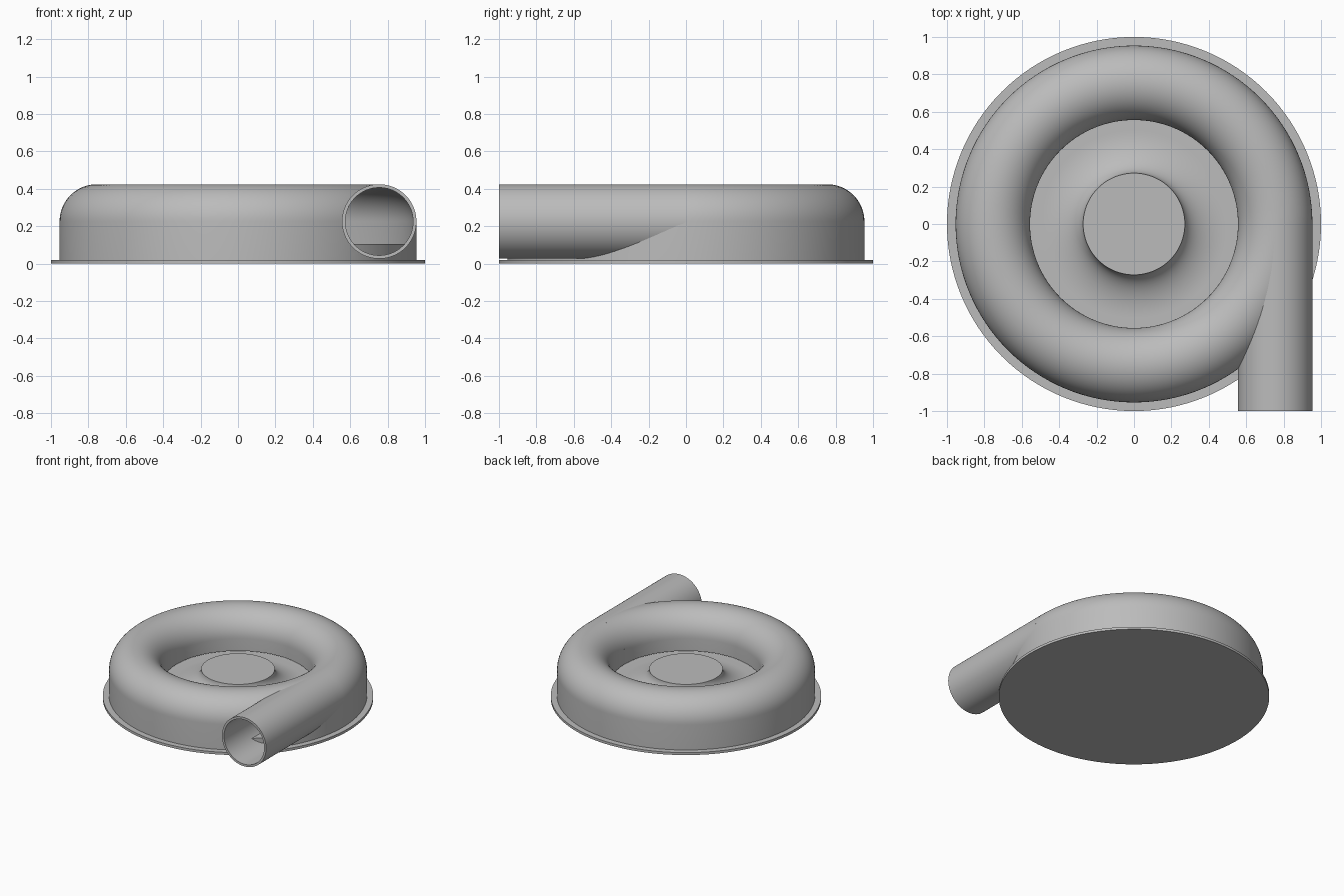
import bpy, bmesh, math
from mathutils import Matrix

cube = bpy.data.objects.get("Cube")
if cube:
    bpy.data.objects.remove(cube, do_unlink=True)

SEGMENTS = 128
TUBE_X, TUBE_Z, TUBE_R, WALL = 0.755, 0.225, 0.199, 0.018

grey = bpy.data.materials.new("cast_grey")
grey.use_nodes = True
colour = (0.5, 0.5, 0.5, 1)
grey.diffuse_color = colour
grey.node_tree.nodes["Principled BSDF"].inputs["Base Color"].default_value = colour


def lathe(name, profile, closed=False):
    """Spin an (r, z) profile around the z axis; points with r = 0 become poles."""
    bm = bmesh.new()
    verts = [bm.verts.new((r, 0, z)) for r, z in profile]
    pairs = list(zip(verts, verts[1:]))
    if closed:
        pairs.append((verts[-1], verts[0]))
    edges = [bm.edges.new(p) for p in pairs]
    bmesh.ops.spin(bm, geom=verts + edges, cent=(0, 0, 0), axis=(0, 0, 1),
                   angle=math.tau, steps=SEGMENTS)
    bmesh.ops.remove_doubles(bm, verts=bm.verts, dist=1e-5)
    bmesh.ops.recalc_face_normals(bm, faces=bm.faces)
    mesh = bpy.data.meshes.new(name)
    bm.to_mesh(mesh)
    bm.free()
    mesh.materials.append(grey)
    obj = bpy.data.objects.new(name, mesh)
    bpy.context.collection.objects.link(obj)
    return obj


def lay_along_y(obj):
    """Turn a lathed part so its axis runs back from the outlet mouth."""
    obj.data.transform(Matrix.Translation((TUBE_X, -1, TUBE_Z))
                       @ Matrix.Rotation(-math.pi / 2, 4, "X"))


def smooth(obj):
    bpy.ops.object.select_all(action="DESELECT")
    obj.select_set(True)
    bpy.context.view_layer.objects.active = obj
    bpy.ops.object.shade_smooth_by_angle(angle=math.radians(30))


def arch(radius, steps=32):
    """Half circle over the ring channel, from outer wall to inner lip."""
    return [(TUBE_X + radius * math.cos(math.pi * i / steps),
             TUBE_Z + radius * math.sin(math.pi * i / steps))
            for i in range(steps + 1)]


# Flat mounting plate
base_plate = lathe("base_plate", [(0, 0), (1, 0), (1, 0.02), (0, 0.02)])

# Inner floor rising in a concave flare to the flat hub top
flare = [(0.50 - 0.228 * math.cos(a), 0.237 - 0.132 * math.sin(a))
         for a in (math.pi / 2 * i / 16 for i in range(17))]
hub_floor = lathe("hub_floor", [(0, 0.237)] + flare
                  + [(0.55, 0.105), (0.94, 0.105), (0.94, 0.01), (0, 0.01)])

# Hollow ring housing: outer wall, rounded top, inner lip
LIP_Z = 0.125
outer = [(TUBE_X + TUBE_R, 0.015)] + arch(TUBE_R) + [(TUBE_X - TUBE_R, LIP_Z)]
inner_r = TUBE_R - WALL
inner = [(TUBE_X + inner_r, 0.015)] + arch(inner_r) + [(TUBE_X - inner_r, LIP_Z)]
ring_housing = lathe("ring_housing", outer + inner[::-1], closed=True)

# Opening from the outlet into the housing
bore_cutter = lathe("bore_cutter", [(0, -0.1), (inner_r, -0.1), (inner_r, 0.98), (0, 0.98)])
lay_along_y(bore_cutter)
bore_cutter.hide_render = True
cut = ring_housing.modifiers.new("bore", "BOOLEAN")
cut.operation = "DIFFERENCE"
cut.solver = "EXACT"
cut.object = bore_cutter
bpy.context.view_layer.objects.active = ring_housing
bpy.ops.object.modifier_apply(modifier=cut.name)
bpy.data.objects.remove(bore_cutter, do_unlink=True)

# Straight tangential outlet pipe
outlet_pipe = lathe("outlet_pipe", [(TUBE_R, 0), (TUBE_R, 1), (inner_r, 1), (inner_r, 0)],
                    closed=True)
lay_along_y(outlet_pipe)

for part in (base_plate, hub_floor, ring_housing, outlet_pipe):
    smooth(part)
